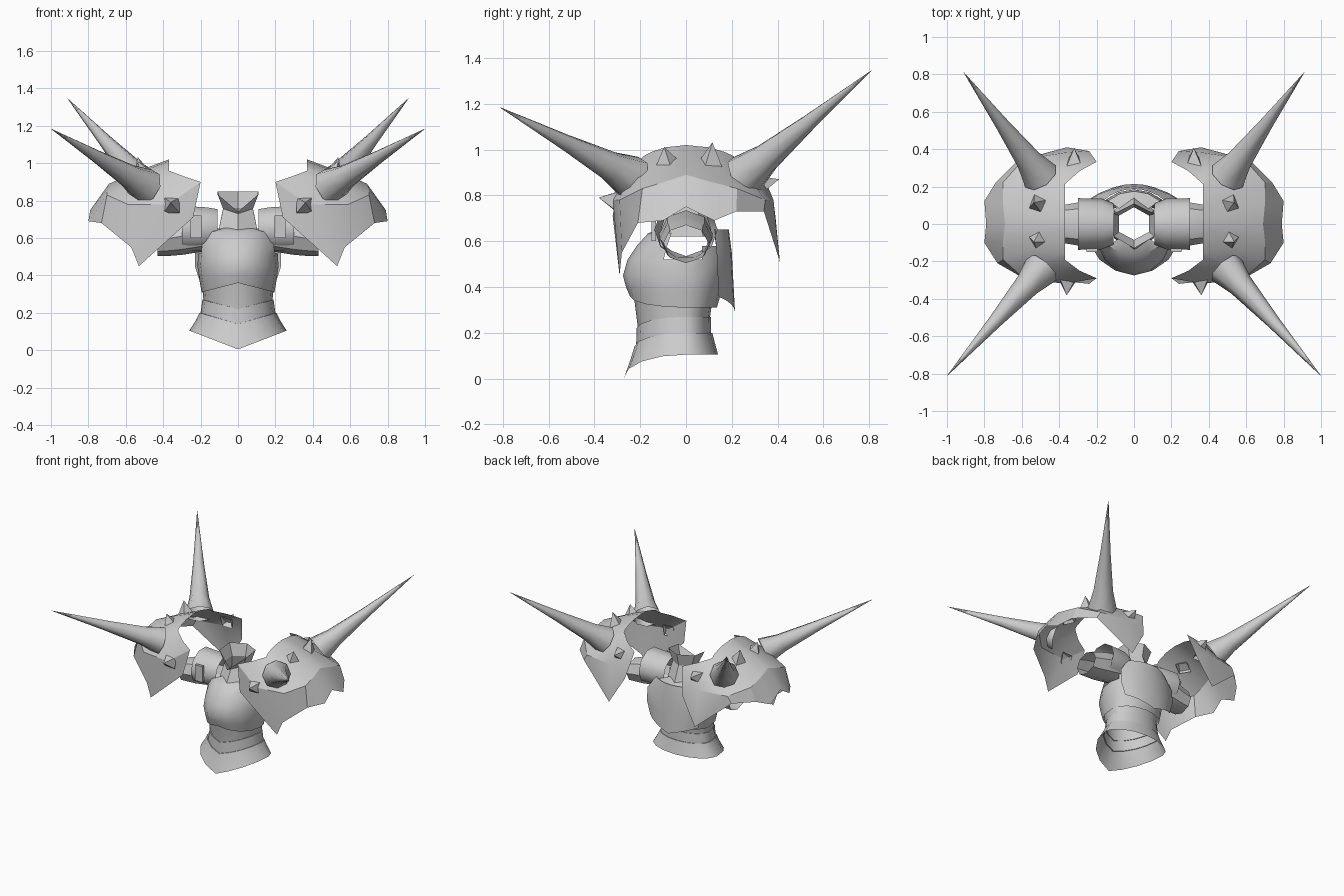
import bpy, bmesh, math
from mathutils import Vector

if "Cube" in bpy.data.objects:
    bpy.data.objects.remove(bpy.data.objects["Cube"])

steel = bpy.data.materials.new("plain_grey_steel")
steel.use_nodes = True
steel.diffuse_color = (0.6, 0.6, 0.6, 1)
steel.node_tree.nodes["Principled BSDF"].inputs["Base Color"].default_value = (0.6, 0.6, 0.6, 1)


def finish(name, bm, angle=40, mirror=False):
    bmesh.ops.remove_doubles(bm, verts=bm.verts, dist=0.0005)
    bmesh.ops.recalc_face_normals(bm, faces=bm.faces)
    mesh = bpy.data.meshes.new(name)
    bm.to_mesh(mesh)
    bm.free()
    obj = bpy.data.objects.new(name, mesh)
    bpy.context.collection.objects.link(obj)
    mesh.materials.append(steel)
    if mirror:
        obj.modifiers.new("Mirror", "MIRROR").use_axis[0] = True
    bpy.ops.object.select_all(action="DESELECT")
    obj.select_set(True)
    bpy.context.view_layer.objects.active = obj
    bpy.ops.object.shade_smooth_by_angle(angle=math.radians(angle))


def loft(rows, closed):
    """Skin a list of equally long point rows."""
    bm = bmesh.new()
    grid = [[bm.verts.new(p) for p in row] for row in rows]
    count = len(rows[0])
    for a, b in zip(grid, grid[1:]):
        for i in range(count if closed else count - 1):
            j = (i + 1) % count
            bm.faces.new((a[i], a[j], b[j], b[i]))
    return bm


def ring(z, rx, front, back, dip=0, start=0, sweep=360, steps=16):
    """Horizontal body section; dip draws the centre down to a point."""
    pts = []
    for i in range(steps):
        t = math.radians(start + sweep * i / (steps if sweep == 360 else steps - 1))
        c, s = math.cos(t), math.sin(t)
        y = s * (back if s > 0 else -front)
        pointed = s < 0 or sweep < 360
        pts.append((rx * c, y, z - (dip * (1 - abs(c)) if pointed else 0)))
    return pts


# Flared skirt with layered waist bands
skirt = [(.105, .26, -.27, .14, .1), (.16, .225, -.24, .125, .07),
         (.2, .205, -.225, .115, .06), (.2, .2, -.218, .11, .06),
         (.27, .19, -.215, .108, .05), (.27, .185, -.21, .105, .05),
         (.34, .19, -.225, .115, 0), (.4, .195, -.24, .13, 0)]
finish("waist_skirt", loft([ring(*r) for r in skirt], True))

# Breastplate with arm openings
chest = [(.31, .195, -.245, .135, -.05), (.38, .207, -.262, .155, -.02),
         (.45, .217, -.275, .175, 0), (.52, .212, -.255, .185, 0),
         (.58, .207, -.215, .185, 0), (.635, .197, -.165, .175, 0), (.655, .1, -.1, .11, 0)]
bm = loft([ring(*r) for r in chest], True)
holes = [f for f in bm.faces if abs(f.calc_center_median().x) > .1
         and abs(f.calc_center_median().y) < .1 and .5 < f.calc_center_median().z < .665]
bmesh.ops.delete(bm, geom=holes, context="FACES")
finish("breastplate", bm)

# Pointed plate over the back
plate = [(.65, .22, 0, .187, 0), (.55, .31, 0, .2, 0),
         (.46, .31, 0, .207, .04), (.38, .27, 0, .214, .09)]
finish("back_plate", loft([ring(*r, start=42, sweep=96, steps=9) for r in plate], False))

# Six-sided neck collar with a notched, flared rim
collar = [ring(*r, start=30, steps=6) for r in
          [(.62, .125, -.15, .15, 0), (.76, .092, -.085, .09, .03), (.85, .127, -.13, .11, .11)]]
finish("neck_collar", loft(collar, True), 25)


def tube(stations, steps):
    """Tube along x from (x, centre z, radius y, radius z)."""
    return loft([[(x, ry * math.cos(math.tau * i / steps), z + rz * math.sin(math.tau * i / steps))
                  for i in range(steps)] for x, z, ry, rz in stations], True)


# Arm sleeves and the wider caps around them
finish("arm_sleeve", tube([(.14, .635, .115, .1), (.3, .61, .115, .1),
                           (.36, .6, .105, .095), (.43, .587, .1, .083)], 8), mirror=True)
finish("sleeve_cap", tube([(.11, .645, .11, .115), (.17, .65, .135, .12),
                           (.3, .65, .138, .128)], 10), mirror=True)

# Small strap plates on the shoulder fronts
bm = bmesh.new()
bmesh.ops.create_cube(bm, size=1)
for v in bm.verts:
    v.co = Vector((.225 + .06 * v.co.x, -.14 + .02 * v.co.y, .66 + .12 * v.co.z))
finish("shoulder_strap", bm, mirror=True)

# Pauldron columns: inner top edge, shoulder, middle and hem
columns = [
    [(.37, -.19, .96), (.29, -.25, .93), (.2, -.29, .9), (.24, -.32, .71)],
    [(.37, -.18, .975), (.39, -.25, .91), (.37, -.32, .78), (.53, -.29, .45)],
    [(.37, -.15, .99), (.5, -.22, .91), (.59, -.29, .78), (.57, -.28, .55)],
    [(.37, -.09, 1.01), (.53, -.13, .93), (.7, -.19, .83), (.73, -.21, .68)],
    [(.37, -.04, 1.015), (.53, -.06, .95), (.7, -.09, .86), (.8, -.1, .69)],
    [(.37, 0, 1.02), (.53, 0, .96), (.69, 0, .89), (.79, 0, .75)]]
back = [[(x, -y * (1 + .35 * (1.02 - z)) * 1.1, z) for x, y, z in c]
        for c in reversed(columns[:-1])]
for column, hem in zip(back[1:4], [(.74, .22, .73), (.62, .34, .73), (.36, .41, .51)]):
    column[3] = hem
finish("pauldron", loft(columns + back, False), 30, mirror=True)


def spike(name, base, tip, profile, sides, angle, roll=0):
    """Open-based spike; profile lists (fraction of length, radius)."""
    base, axis = Vector(base), Vector(tip) - Vector(base)
    turn = axis.to_track_quat("Z", "Y")
    rows = []
    for along, radius in profile:
        rows.append([])
        for i in range(sides):
            t = math.tau * i / sides + roll
            offset = Vector((radius * math.cos(t), radius * math.sin(t), 0))
            rows[-1].append(base + axis * along + turn @ offset)
    finish(name, loft(rows, True), angle, mirror=True)


# Long horns, flared where they meet the pauldron
horn = [(0, .1), (.16, .068), (.5, .037), (1, .001)]
spike("front_horn", (.49, -.235, .875), (.998, -.81, 1.183), horn, 8, 60)
spike("back_horn", (.5, .255, .885), (.91, .81, 1.345), horn, 8, 60)

# Pyramid studs
pyramid, turned = [(0, .06), (1, .001)], math.pi / 4
spike("front_stud", (.355, -.3, .775), (.36, -.38, .79), pyramid, 4, 10, turned)
spike("top_front_stud", (.51, -.08, .93), (.535, -.095, 1.01), pyramid, 4, 10, turned)
spike("top_back_stud", (.51, .105, .93), (.535, .115, 1.03), pyramid, 4, 10, turned)
spike("back_stud", (.32, .315, .845), (.32, .405, .87), pyramid, 4, 10, turned)
